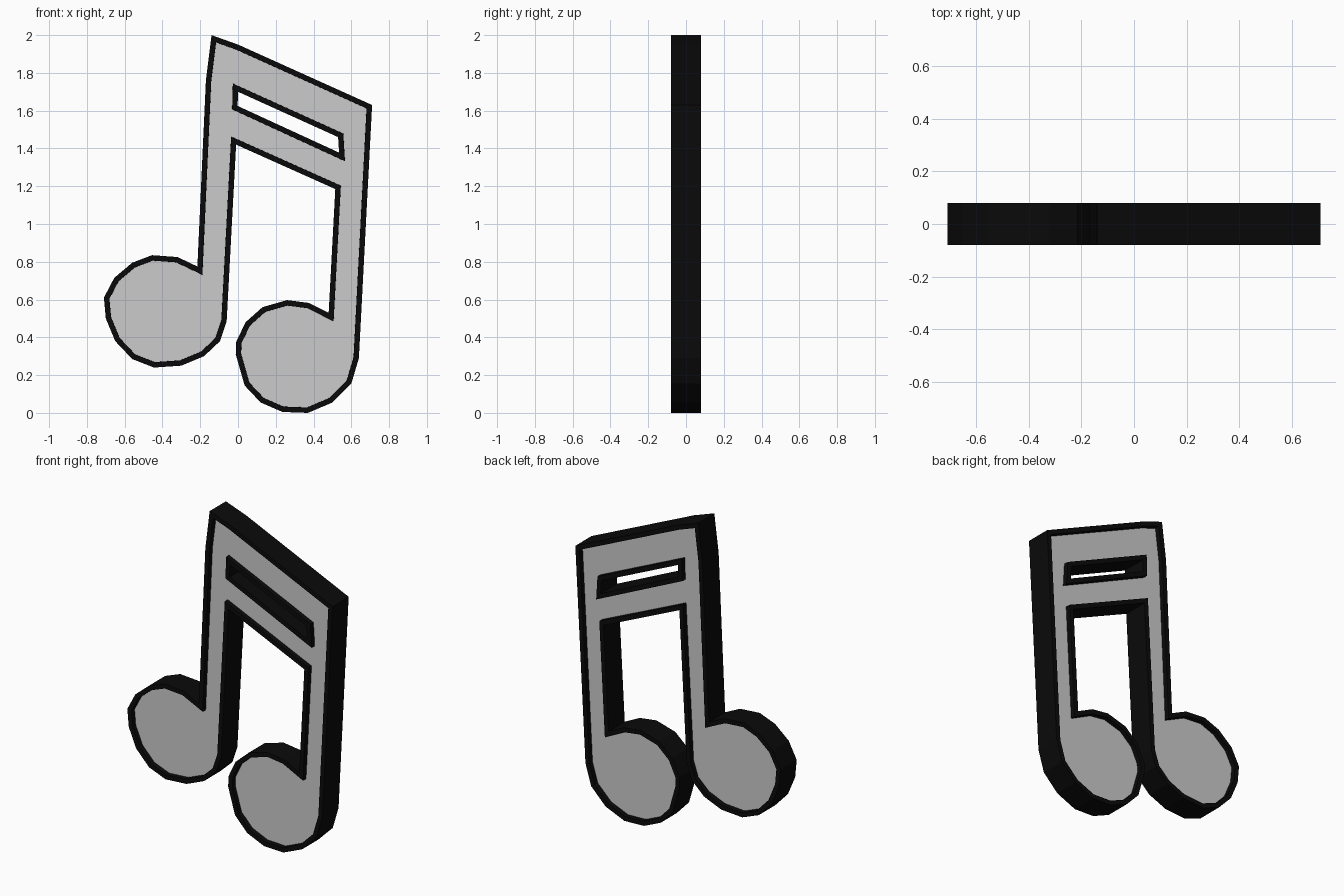
import bpy, bmesh

if "Cube" in bpy.data.objects:
    bpy.data.objects.remove(bpy.data.objects["Cube"])

# Front silhouette (x, z), clockwise from the top-left corner
outline = [
    (-.14, 2.0), (0, 1.95), (.71, 1.63), (.64, .29),                   # beam and right stem
    (.60, .155), (.50, .055), (.37, 0), (.235, .005), (.12, .055),     # right note head
    (.035, .145), (-.012, .31), (-.01, .375), (.04, .48), (.13, .56),
    (.26, .597), (.375, .582), (.48, .53),
    (.515, 1.185), (-.01, 1.42),                                       # underside of the beam
    (-.06, .485), (-.095, .38), (-.18, .30), (-.30, .25), (-.445, .24),  # left note head
    (-.56, .285), (-.65, .38), (-.70, .50), (-.71, .61), (-.655, .715),
    (-.56, .795), (-.455, .835), (-.32, .825), (-.215, .775),
    (-.17, 1.76),                                                      # left stem
]
slot = [(0, 1.70), (.53, 1.46), (.535, 1.378), (-.002, 1.625)]
HALF, RECESS, BORDER = .08, .03, .028


def material(name, shade):
    m = bpy.data.materials.new(name)
    m.diffuse_color = (shade, shade, shade, 1)
    m.use_nodes = True
    m.node_tree.nodes["Principled BSDF"].inputs["Base Color"].default_value = m.diffuse_color
    return m


def add_loop(bm, points):
    vs = [bm.verts.new((x, -HALF, z)) for x, z in points]
    return [bm.edges.new((a, b)) for a, b in zip(vs, vs[1:] + vs[:1])]


# Front sheet with the slot left open
bm = bmesh.new()
edges = add_loop(bm, outline) + add_loop(bm, slot)
bmesh.ops.triangle_fill(bm, edges=edges, use_beauty=True, normal=(0, -1, 0))
panel = bm.faces[:]

# Raised black border, then the step down to the grey panel
for width in (BORDER, .0005):
    ring = bmesh.ops.inset_region(bm, faces=panel, thickness=width,
                                  use_boundary=True, use_even_offset=True)
    for f in ring["faces"]:
        f.material_index = 1
for v in {v for f in panel for v in f.verts}:
    v.co.y += RECESS

# Black side walls back to the middle plane
rim = [e for e in bm.edges if e.is_boundary]
walls = bmesh.ops.extrude_edge_only(bm, edges=rim)["geom"]
for g in walls:
    if isinstance(g, bmesh.types.BMVert):
        g.co.y = 0
    elif isinstance(g, bmesh.types.BMFace):
        g.material_index = 1
bmesh.ops.recalc_face_normals(bm, faces=bm.faces)
if panel[0].normal.y > 0:
    bmesh.ops.reverse_faces(bm, faces=bm.faces[:])

mesh = bpy.data.meshes.new("beamed_notes")
bm.to_mesh(mesh)
bm.free()
mesh.materials.append(material("grey", .8))
mesh.materials.append(material("black", .003))
notes = bpy.data.objects.new("beamed_notes", mesh)
bpy.context.collection.objects.link(notes)

# Back half
mirror = notes.modifiers.new("back_half", "MIRROR")
mirror.use_axis = (False, True, False)
